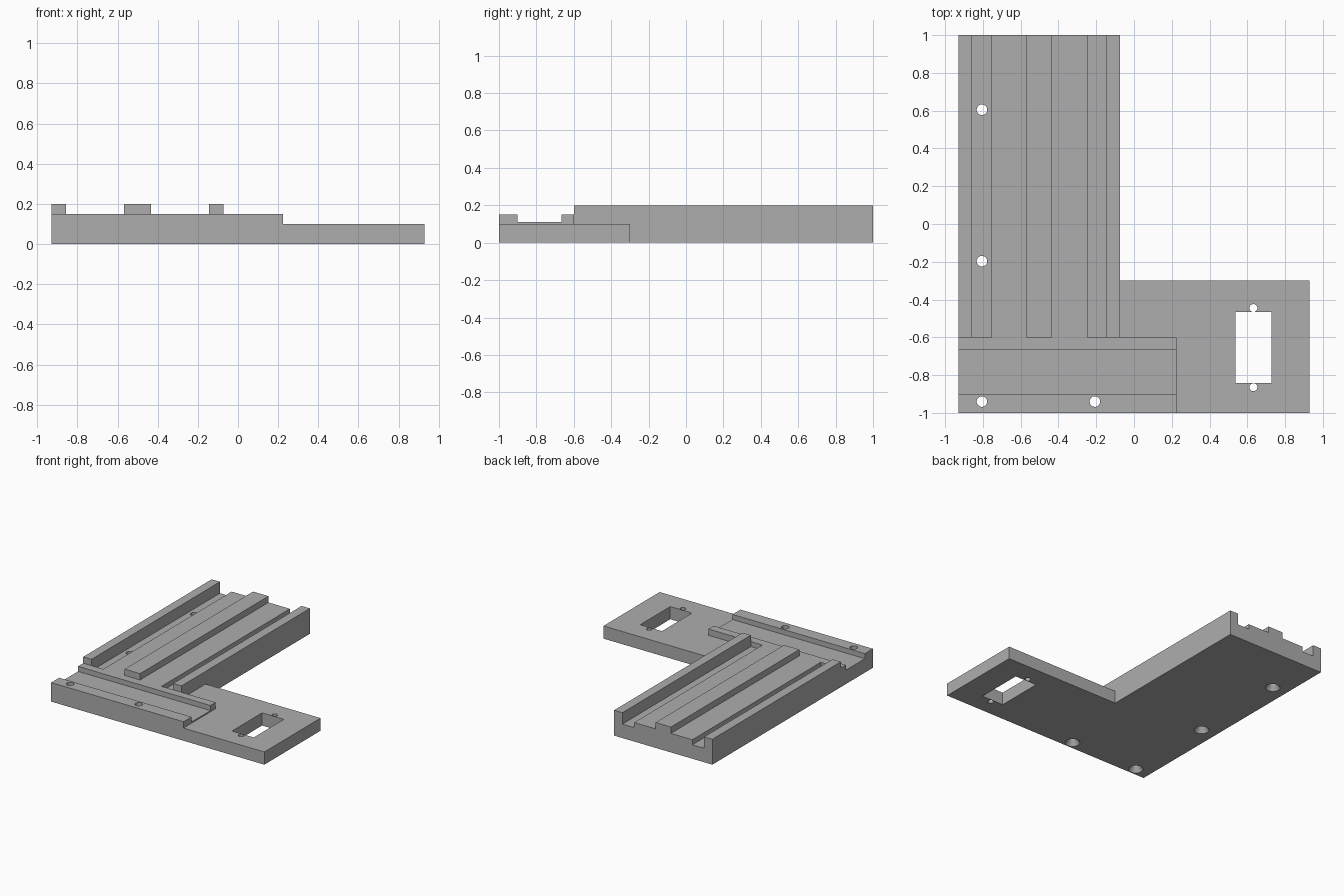
import bpy, bmesh
from mathutils import Matrix, Vector

if "Cube" in bpy.data.objects:
    bpy.data.objects.remove(bpy.data.objects["Cube"], do_unlink=True)

grey = bpy.data.materials.new("plain grey")
grey.use_nodes = True
colour = (0.42, 0.42, 0.42, 1)
grey.diffuse_color = colour
grey.node_tree.nodes["Principled BSDF"].inputs["Base Color"].default_value = colour


def make_object(name, bm):
    bmesh.ops.recalc_face_normals(bm, faces=bm.faces)
    mesh = bpy.data.meshes.new(name)
    bm.to_mesh(mesh)
    bm.free()
    mesh.materials.append(grey)
    obj = bpy.data.objects.new(name, mesh)
    bpy.context.collection.objects.link(obj)
    return obj


def prism(name, outline, direction):
    """Extrude a closed 3D outline along a direction."""
    bm = bmesh.new()
    face = bm.faces.new([bm.verts.new(p) for p in outline])
    geom = bmesh.ops.extrude_face_region(bm, geom=[face])["geom"]
    moved = [v for v in geom if isinstance(v, bmesh.types.BMVert)]
    bmesh.ops.translate(bm, verts=moved, vec=Vector(direction))
    return make_object(name, bm)


def cone(x, y, z0, z1, r0, r1):
    bm = bmesh.new()
    bmesh.ops.create_cone(bm, cap_ends=True, segments=32, radius1=r0, radius2=r1,
                          depth=z1 - z0, matrix=Matrix.Translation((x, y, (z0 + z1) / 2)))
    return make_object("hole_cutter", bm)


def cut(obj, cutter):
    """Subtract the cutter, then discard it."""
    mod = obj.modifiers.new("cut", "BOOLEAN")
    mod.operation, mod.solver, mod.object = "DIFFERENCE", "EXACT", cutter
    bpy.context.view_layer.update()
    bpy.context.view_layer.objects.active = obj
    bpy.ops.object.modifier_apply(modifier=mod.name)
    bpy.data.objects.remove(cutter, do_unlink=True)


def screw_hole(obj, x, y):
    """Through hole, countersunk from below."""
    cut(obj, cone(x, y, -0.1, 0.3, 0.028, 0.028))
    cut(obj, cone(x, y, -0.01, 0.06, 0.0605, 0.015))


LEFT, INNER, SPLIT, BACK = -0.93, -0.073, -0.6, 1
TOP, DECK, FLOOR, PLATE = 0.2, 0.15, 0.11, 0.1

# Long bed: outer rails, grooves, decks and centre rail, mirrored in profile
mid = (LEFT + INNER) / 2
half = [(0.4285, 0), (0.4285, TOP), (0.356, TOP), (0.356, FLOOR),
        (0.254, FLOOR), (0.254, DECK), (0.067, DECK), (0.067, TOP)]
profile = [(mid - x, z) for x, z in half] + [(mid + x, z) for x, z in reversed(half)]
bed = prism("rail_bed", [(x, SPLIT, z) for x, z in profile], (0, BACK - SPLIT, 0))
for y in (0.605, -0.197):
    screw_hole(bed, -0.805, y)

# Front block with a cross channel
profile = [(-1, 0), (-1, DECK), (-0.9, DECK), (-0.9, FLOOR),
           (-0.665, FLOOR), (-0.665, DECK), (SPLIT, DECK), (SPLIT, 0)]
block = prism("channel_block", [(LEFT, y, z) for y, z in profile], (0.225 - LEFT, 0, 0))
for x in (-0.805, -0.207):
    screw_hole(block, x, -0.94)

# Thin side plate with a rectangular window and two small holes
outline = [(0.225, -1), (0.93, -1), (0.93, -0.3), (INNER, -0.3), (INNER, SPLIT), (0.225, SPLIT)]
plate = prism("side_plate", [(x, y, 0) for x, y in outline], (0, 0, PLATE))
window = [(0.537, -0.842), (0.727, -0.842), (0.727, -0.467), (0.537, -0.467)]
cut(plate, prism("window_cutter", [(x, y, -0.1) for x, y in window], (0, 0, 0.4)))
for y in (-0.445, -0.864):
    cut(plate, cone(0.632, y, -0.1, 0.3, 0.021, 0.021))

# Smooth hole walls, sharp edges elsewhere
for part in (bed, block, plate):
    bpy.ops.object.select_all(action="DESELECT")
    part.select_set(True)
    bpy.context.view_layer.objects.active = part
    bpy.ops.object.shade_smooth_by_angle()
